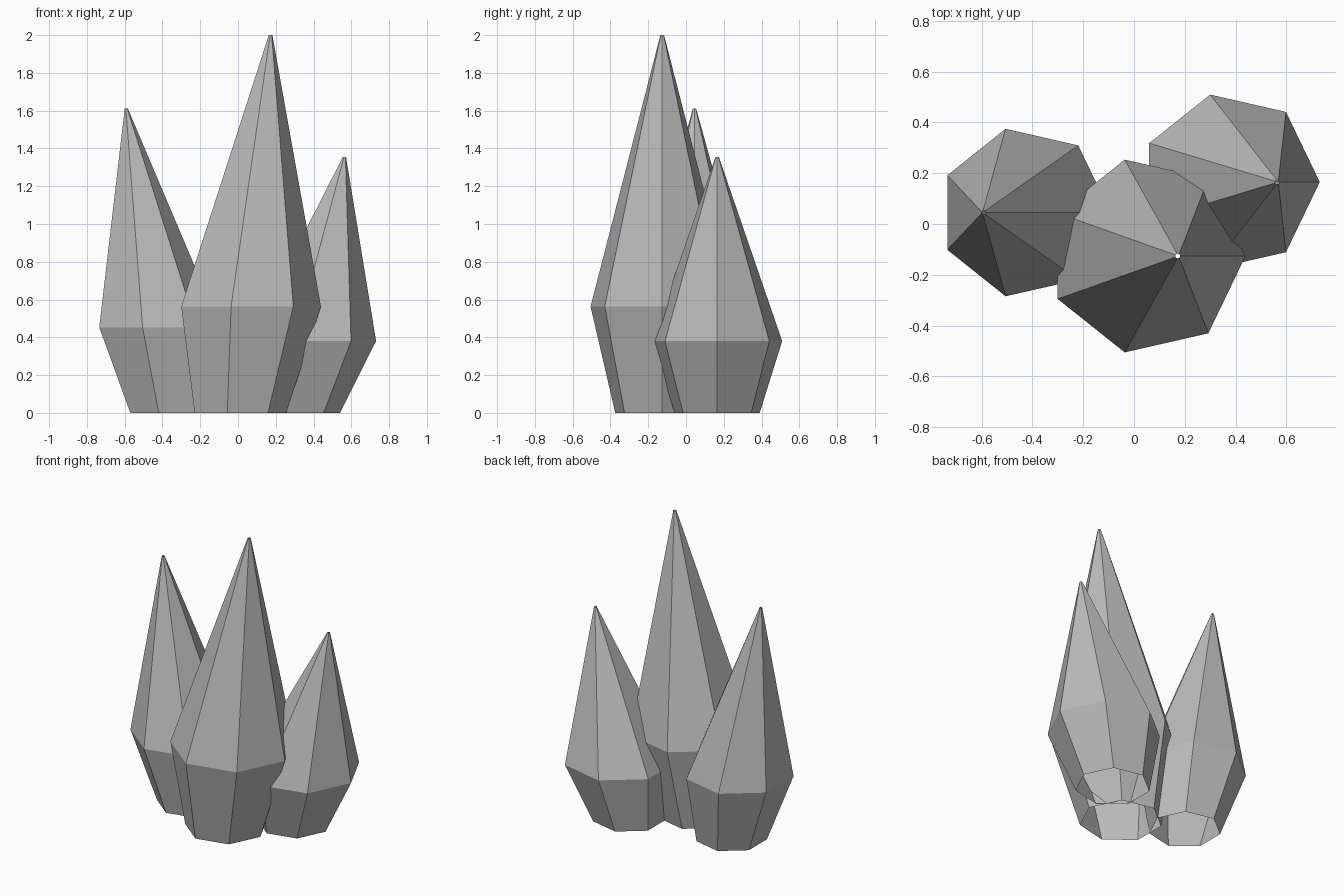
import bpy, bmesh
from math import cos, sin, tau

if "Cube" in bpy.data.objects:
    bpy.data.objects.remove(bpy.data.objects["Cube"])

SIDES = 7

stone = bpy.data.materials.new("grey crystal")
stone.diffuse_color = (0.5, 0.5, 0.5, 1)
stone.use_nodes = True
stone.node_tree.nodes["Principled BSDF"].inputs["Base Color"].default_value = stone.diffuse_color


def crystal(name, y, rings):
    """Faceted open shell lofted through rings of (centre x, z, radius)."""
    bm = bmesh.new()
    loops = [[bm.verts.new((cx + r * cos(tau * i / SIDES),
                            y + r * sin(tau * i / SIDES), z))
              for i in range(SIDES)] for cx, z, r in rings]
    for low, high in zip(loops, loops[1:]):
        for i in range(SIDES):
            j = (i + 1) % SIDES
            bm.faces.new((low[i], low[j], high[j], high[i]))
    mesh = bpy.data.meshes.new(name)
    bm.to_mesh(mesh)
    bm.free()
    mesh.materials.append(stone)
    obj = bpy.data.objects.new(name, mesh)
    bpy.context.collection.objects.link(obj)
    return obj


# Each crystal: narrow foot, wide shoulder, leaning tip
crystal("tall_crystal", -0.126,
        [(0.0, 0, 0.255), (0.05, 0.563, 0.389), (0.172, 2.0, 0.010)])
crystal("left_crystal", 0.045,
        [(-0.37, 0, 0.222), (-0.43, 0.453, 0.338), (-0.592, 1.612, 0.0085)])
crystal("right_crystal", 0.165,
        [(0.309, 0, 0.231), (0.378, 0.38, 0.353), (0.563, 1.355, 0.009)])
